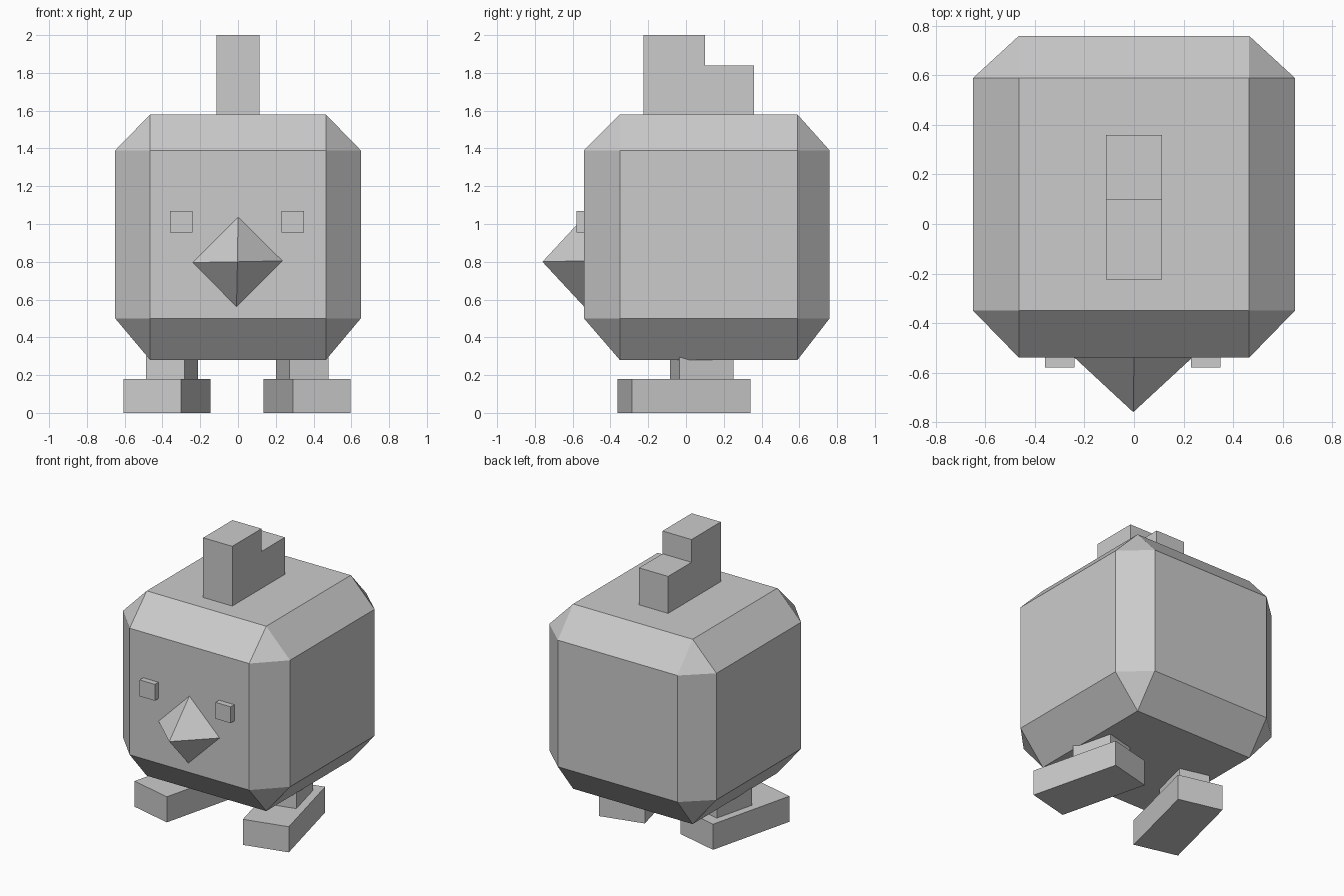
import bpy, bmesh, math
from mathutils import Matrix, Vector

cube = bpy.data.objects.get("Cube")
if cube:
    bpy.data.objects.remove(cube, do_unlink=True)

# Single plain grey material
grey = bpy.data.materials.new("light grey")
grey.use_nodes = True
GREY = (0.6, 0.6, 0.6, 1.0)
grey.diffuse_color = GREY
grey.node_tree.nodes["Principled BSDF"].inputs["Base Color"].default_value = GREY


def finish(name, bm):
    bmesh.ops.recalc_face_normals(bm, faces=bm.faces)
    mesh = bpy.data.meshes.new(name)
    bm.to_mesh(mesh)
    bm.free()
    mesh.materials.append(grey)
    obj = bpy.data.objects.new(name, mesh)
    bpy.context.collection.objects.link(obj)
    return obj


def box(name, low, high, turn=0.0):
    """Box between two corners, turned about its own vertical axis."""
    low, high = Vector(low), Vector(high)
    bm = bmesh.new()
    bmesh.ops.create_cube(bm, size=1)
    bmesh.ops.scale(bm, vec=high - low, verts=bm.verts)
    bmesh.ops.rotate(bm, matrix=Matrix.Rotation(turn, 3, 'Z'), verts=bm.verts)
    bmesh.ops.translate(bm, vec=(low + high) / 2, verts=bm.verts)
    return finish(name, bm)


def chamfered_body(outer, inner):
    """Hull of three boxes, each reaching full size along one axis."""
    bm = bmesh.new()
    for axis in range(3):
        spans = [outer[i] if i == axis else inner[i] for i in range(3)]
        for x in spans[0]:
            for y in spans[1]:
                for z in spans[2]:
                    bm.verts.new((x, y, z))
    bmesh.ops.convex_hull(bm, input=bm.verts)
    bmesh.ops.dissolve_limit(bm, angle_limit=math.radians(2),
                             verts=bm.verts, edges=bm.edges)
    return finish("body", bm)


# Body
chamfered_body(outer=[(-0.65, 0.65), (-0.54, 0.76), (0.28, 1.58)],
               inner=[(-0.465, 0.465), (-0.35, 0.59), (0.50, 1.39)])

# Stepped comb, extruded from its side profile
bm = bmesh.new()
profile = [(-0.225, 1.56), (0.36, 1.56), (0.36, 1.84),
           (0.10, 1.84), (0.10, 2.0), (-0.225, 2.0)]
side = bm.faces.new([bm.verts.new((-0.113, y, z)) for y, z in profile])
grown = bmesh.ops.extrude_face_region(bm, geom=[side])["geom"]
bmesh.ops.translate(bm, vec=(0.226, 0, 0),
                    verts=[v for v in grown if isinstance(v, bmesh.types.BMVert)])
finish("comb", bm)

# Beak, a four sided pyramid
bm = bmesh.new()
ring = [bm.verts.new((x, -0.54, z)) for x, z in
        [(0, 1.037), (0.235, 0.805), (-0.008, 0.563), (-0.24, 0.796)]]
tip = bm.verts.new((-0.003, -0.76, 0.80))
bm.faces.new(ring)
for i in range(4):
    bm.faces.new((ring[i], ring[(i + 1) % 4], tip))
finish("beak", bm)

# Eyes, legs and feet; the pairs sit slightly off centre
OFFSET = -0.005
TURN = math.radians(14)
for label, s in (("left", 1), ("right", -1)):
    def pair_box(name, x, y, width, length, z0, z1, turn=0.0):
        cx = OFFSET + s * x
        box(label + "_" + name, (cx - width / 2, y - length / 2, z0),
            (cx + width / 2, y + length / 2, z1), s * turn)

    pair_box("eye", 0.295, -0.55, 0.118, 0.06, 0.955, 1.07)
    pair_box("leg", 0.345, 0.083, 0.211, 0.295, 0.17, 0.30, TURN)
    pair_box("foot", 0.37, -0.01, 0.314, 0.646, 0.0, 0.18, TURN)
